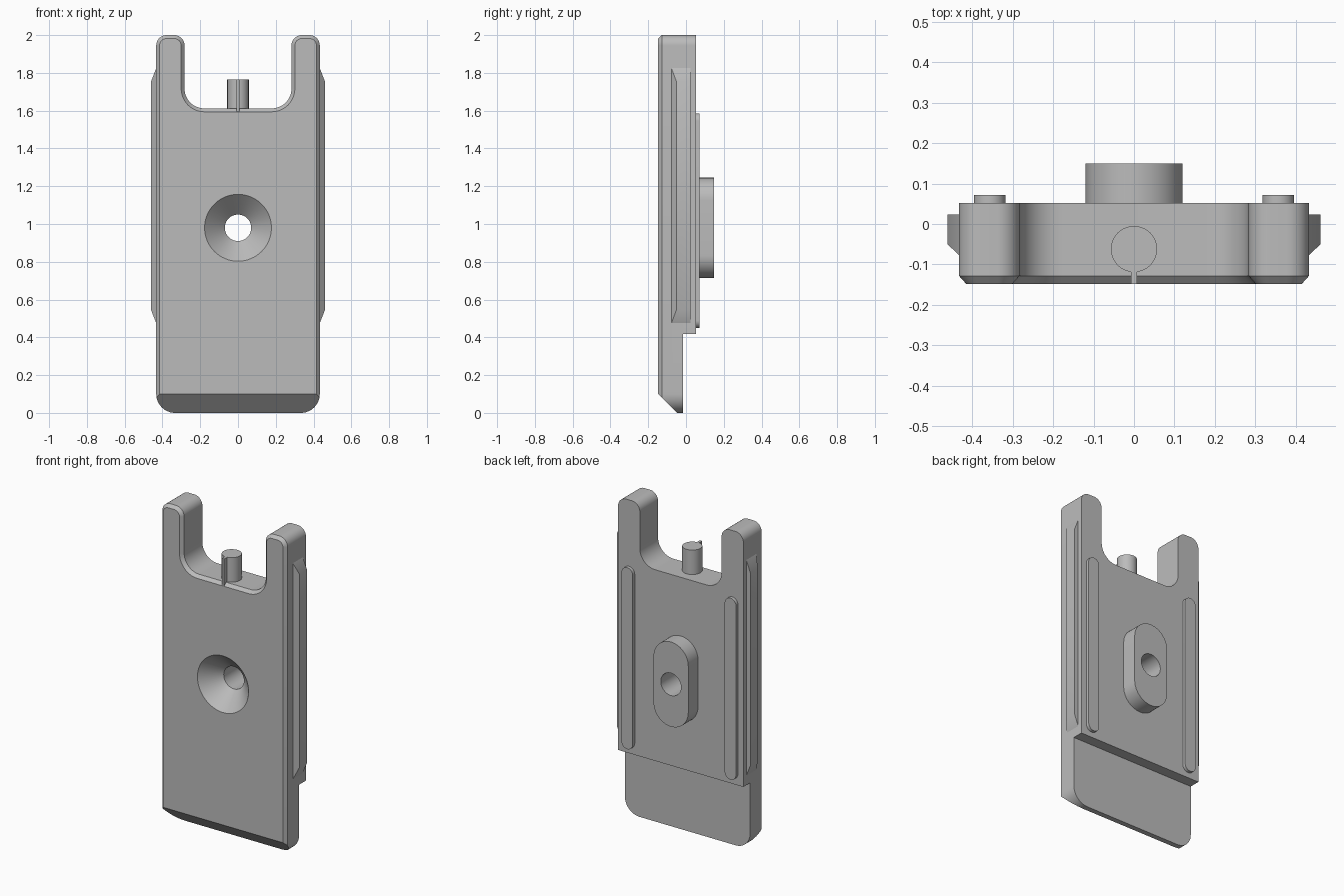
import bpy, bmesh, math
from mathutils import Vector

if "Cube" in bpy.data.objects:
    bpy.data.objects.remove(bpy.data.objects["Cube"])

grey = bpy.data.materials.new("plain_grey")
grey.use_nodes = True
colour = (0.5, 0.5, 0.5, 1)
grey.diffuse_color = colour
grey.node_tree.nodes["Principled BSDF"].inputs["Base Color"].default_value = colour

FRONT, BACK = -0.148, 0.052
HOLE_Z = 0.98


def rounded(corners, steps=12):
    """Fillet the square corners (u, v, radius) of a 2D outline."""
    pts = []
    for i, (u, v, r) in enumerate(corners):
        p = Vector((u, v))
        if r == 0:
            pts.append(p)
            continue
        before = (Vector(corners[i - 1][:2]) - p).normalized()
        after = (Vector(corners[(i + 1) % len(corners)][:2]) - p).normalized()
        centre = p + r * (before + after)
        for k in range(steps + 1):
            t = math.pi / 2 * k / steps
            pts.append(centre - r * (after * math.cos(t) + before * math.sin(t)))
    return pts


def rect(u0, u1, v0, v1, r=0):
    return rounded([(u0, v0, r), (u1, v0, r), (u1, v1, r), (u0, v1, r)])


def circle(u, v, r, n=64):
    return [Vector((u + r * math.cos(2 * math.pi * k / n),
                    v + r * math.sin(2 * math.pi * k / n))) for k in range(n)]


def inset(pts, d):
    """Move a counter-clockwise outline inwards by d."""
    out = []
    for i, p in enumerate(pts):
        a = (p - pts[i - 1]).normalized()
        b = (pts[(i + 1) % len(pts)] - p).normalized()
        na, nb = Vector((-a.y, a.x)), Vector((-b.y, b.x))
        out.append(p + (na + nb) * d / (1 + na.dot(nb)))
    return out


PLACE = {"x": lambda p, h: (h, p.x, p.y),
         "y": lambda p, h: (p.x, h, p.y),
         "z": lambda p, h: (p.x, p.y, h)}


def loft(name, axis, *sections):
    """Solid through (height, outline) sections stacked along an axis."""
    bm = bmesh.new()
    rings = [[bm.verts.new(PLACE[axis](p, h)) for p in pts] for h, pts in sections]
    for lo, hi in zip(rings, rings[1:]):
        for i in range(len(lo)):
            bm.faces.new((lo[i - 1], lo[i], hi[i], hi[i - 1]))
    bm.faces.new(rings[0])
    bm.faces.new(rings[-1])
    bmesh.ops.remove_doubles(bm, verts=bm.verts, dist=1e-5)
    bmesh.ops.recalc_face_normals(bm, faces=bm.faces)
    mesh = bpy.data.meshes.new(name)
    bm.to_mesh(mesh)
    bm.free()
    mesh.materials.append(grey)
    obj = bpy.data.objects.new(name, mesh)
    bpy.context.collection.objects.link(obj)
    return obj


def cut(obj, cutters):
    for c in cutters:
        mod = obj.modifiers.new("cut", "BOOLEAN")
        mod.operation, mod.solver, mod.object = "DIFFERENCE", "EXACT", c
    bpy.context.view_layer.update()
    graph = bpy.context.evaluated_depsgraph_get()
    mesh = bpy.data.meshes.new_from_object(obj.evaluated_get(graph))
    obj.modifiers.clear()
    obj.data = mesh


# Main plate: forked outline with a chamfered front edge
half = [(0.433, 0, 0.1), (0.433, 2, 0.055), (0.283, 2, 0.055), (0.283, 1.612, 0.105)]
outline = rounded(half + [(-u, v, r) for u, v, r in reversed(half)])
body = loft("main_plate", "y", (FRONT, inset(outline, 0.018)),
            (FRONT + 0.02, outline), (BACK, outline))

# Cutters: countersunk screw hole, thin lower lip, bevelled toe
hole = loft("hole_cutter", "y",
            (FRONT - 0.01, circle(0, HOLE_Z, 0.187)),
            (FRONT + 0.107, circle(0, HOLE_Z, 0.07)),
            (0.3, circle(0, HOLE_Z, 0.07)))
step = loft("step_cutter", "y", (-0.015, rect(-1, 1, -0.5, 0.417)),
            (0.5, rect(-1, 1, -0.5, 0.417)))
toe_profile = [Vector(p) for p in ((-0.248, 0.2), (0.052, -0.1), (-0.248, -0.1))]
toe = loft("toe_cutter", "x", (-1, toe_profile), (1, toe_profile))
cut(body, [hole, step, toe])

# Rounded boss on the back, pierced by the same hole
boss_shape = rect(-0.12, 0.12, HOLE_Z - 0.265, HOLE_Z + 0.265, 0.12)
boss = loft("back_boss", "y", (BACK, boss_shape), (0.149, boss_shape))
cut(boss, [hole])
for c in (hole, step, toe):
    bpy.data.objects.remove(c)

parts = [body, boss]

# Back strips and side rails, one of each per side
for side, s in (("left", 1), ("right", -1)):
    strip = rect(s * 0.357 - 0.039, s * 0.357 + 0.039, 0.45, 1.585, 0.039)
    parts.append(loft(side + "_back_strip", "y", (BACK, strip), (BACK + 0.02, strip)))
    parts.append(loft(side + "_side_rail", "x",
                      (s * 0.433, rect(-0.077, 0.023, 0.475, 1.825)),
                      (s * 0.461, rect(-0.05, 0.023, 0.547, 1.753))))

# Pin in the notch with its thin front fin
pin = circle(0, -0.062, 0.057)
parts.append(loft("notch_pin", "z", (1.6, pin), (1.765, pin)))
fin = rect(-0.008, 0.008, FRONT, -0.11)
parts.append(loft("pin_fin", "z", (1.595, fin), (1.765, fin)))

# Smooth curved walls, keep edges sharp
for obj in parts:
    obj.data.shade_smooth()
    obj.data.set_sharp_from_angle(angle=math.radians(30))
